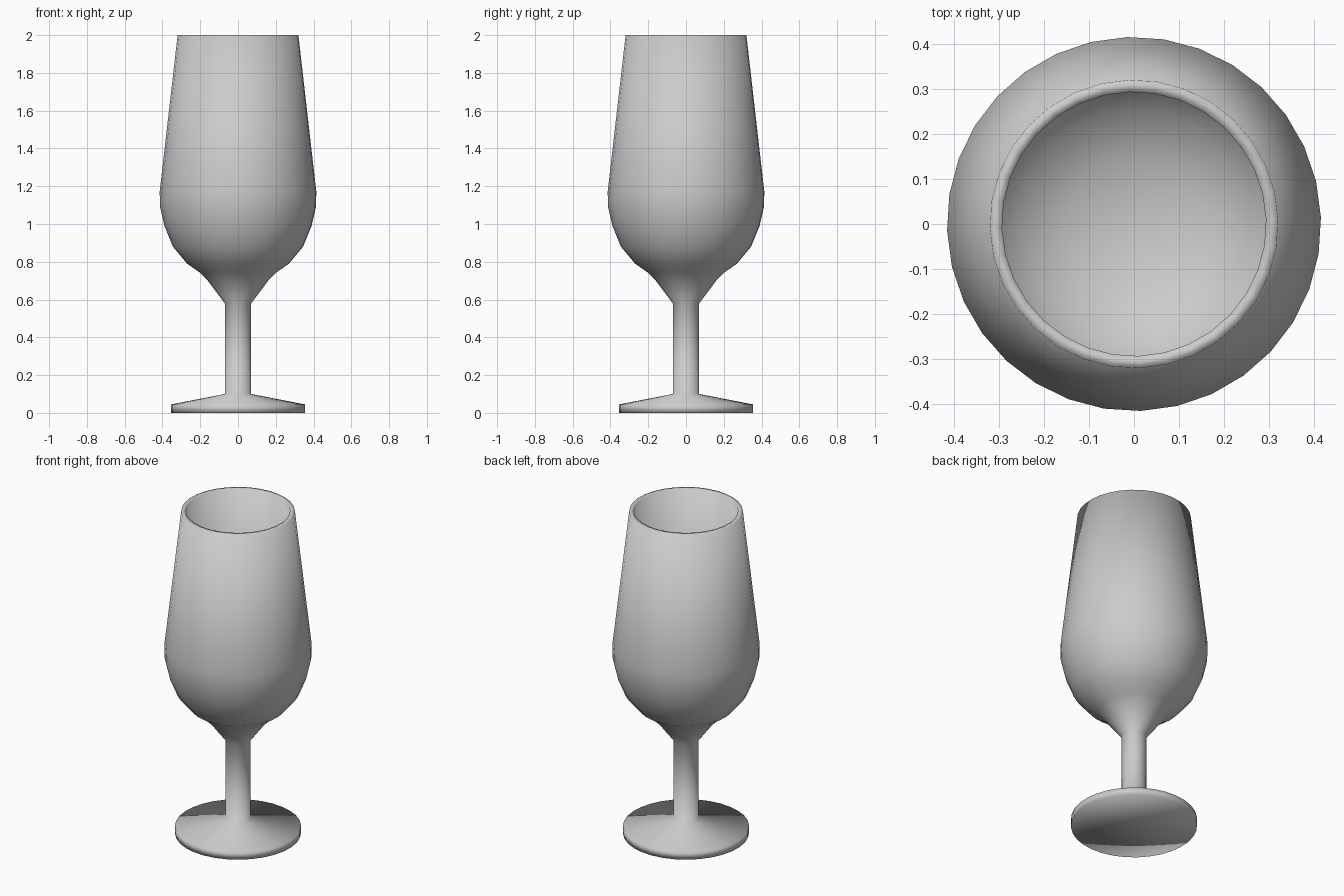
import bpy, bmesh
from math import cos, sin, pi, radians

if "Cube" in bpy.data.objects:
    bpy.data.objects.remove(bpy.data.objects["Cube"])

SIDES = 32
TWIST = radians(2)

# Closed half-profile (radius, height): foot, stem, bowl outside, rim, bowl inside
PROFILE = [
    (0, 0), (0.355, 0.0), (0.355, 0.045), (0.07, 0.10),
    (0.07, 0.58), (0.16, 0.70), (0.205, 0.745), (0.27, 0.79),
    (0.345, 0.88), (0.39, 0.99), (0.413, 1.09), (0.415, 1.17),
    (0.32, 2.0), (0.293, 2.0),
    (0.387, 1.17), (0.385, 1.09), (0.364, 1.0), (0.322, 0.90),
    (0.253, 0.82), (0.15, 0.765), (0, 0.745),
]


def lathe(name, profile):
    """Revolve a profile whose two ends lie on the z axis."""
    bm = bmesh.new()
    rings = []
    for r, z in profile:
        if r == 0:
            rings.append([bm.verts.new((0, 0, z))] * SIDES)
        else:
            angles = [TWIST + 2 * pi * i / SIDES for i in range(SIDES)]
            rings.append([bm.verts.new((r * cos(a), r * sin(a), z)) for a in angles])
    for low, high in zip(rings, rings[1:]):
        for i in range(SIDES):
            j = (i + 1) % SIDES
            corners = dict.fromkeys((low[i], low[j], high[j], high[i]))
            bm.faces.new(list(corners)).smooth = True
    bmesh.ops.recalc_face_normals(bm, faces=bm.faces)
    mesh = bpy.data.meshes.new(name)
    bm.to_mesh(mesh)
    bm.free()
    obj = bpy.data.objects.new(name, mesh)
    bpy.context.collection.objects.link(obj)
    return obj


# One-piece stemmed glass
lathe("stemmed_glass", PROFILE)
